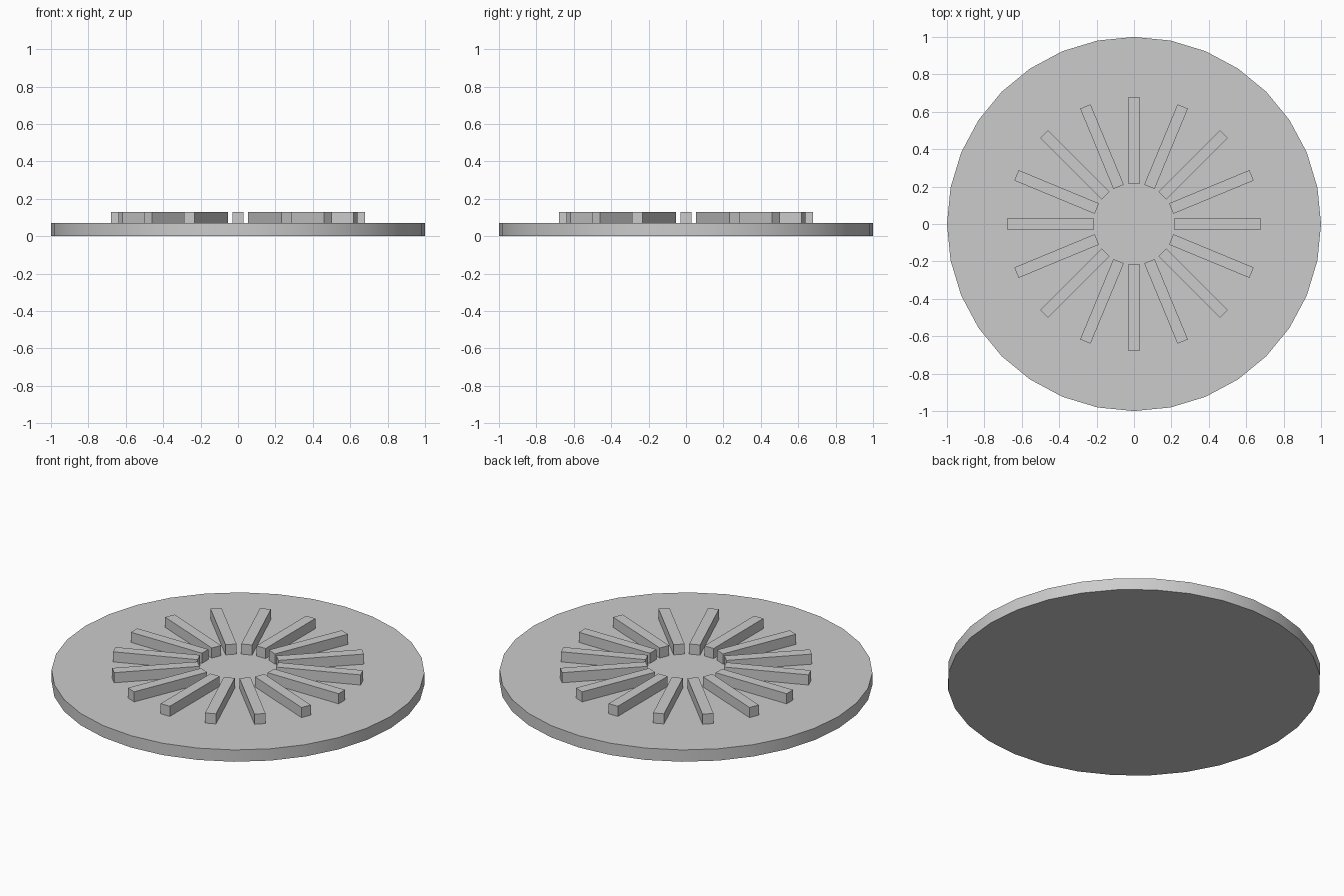
import bpy
import math

DISC_H = 0.07
BAR_COUNT = 16
BAR_IN, BAR_OUT = 0.215, 0.68
BAR_W, BAR_H = 0.06, 0.06

if "Cube" in bpy.data.objects:
    bpy.data.objects.remove(bpy.data.objects["Cube"], do_unlink=True)

# Plain grey used for every part
grey = bpy.data.materials.new("light_grey")
grey.use_nodes = True
colour = (0.6, 0.6, 0.6, 1)
grey.diffuse_color = colour
grey.node_tree.nodes["Principled BSDF"].inputs["Base Color"].default_value = colour


def finish(name):
    obj = bpy.context.object
    obj.name = obj.data.name = name
    obj.data.materials.append(grey)
    return obj


# Round base plate with a smooth rim
bpy.ops.mesh.primitive_cylinder_add(vertices=32, radius=1, depth=DISC_H,
                                    location=(0, 0, DISC_H / 2))
finish("base_disc")
bpy.ops.object.shade_smooth_by_angle(angle=math.radians(30))

# Ring of raised radial bars
mid = (BAR_IN + BAR_OUT) / 2
for i in range(BAR_COUNT):
    a = math.tau * i / BAR_COUNT
    bpy.ops.mesh.primitive_cube_add(
        size=1, rotation=(0, 0, a),
        location=(mid * math.cos(a), mid * math.sin(a), DISC_H + BAR_H / 2))
    bar = finish(f"radial_bar_{i + 1}")
    bar.scale = (BAR_OUT - BAR_IN, BAR_W, BAR_H)
